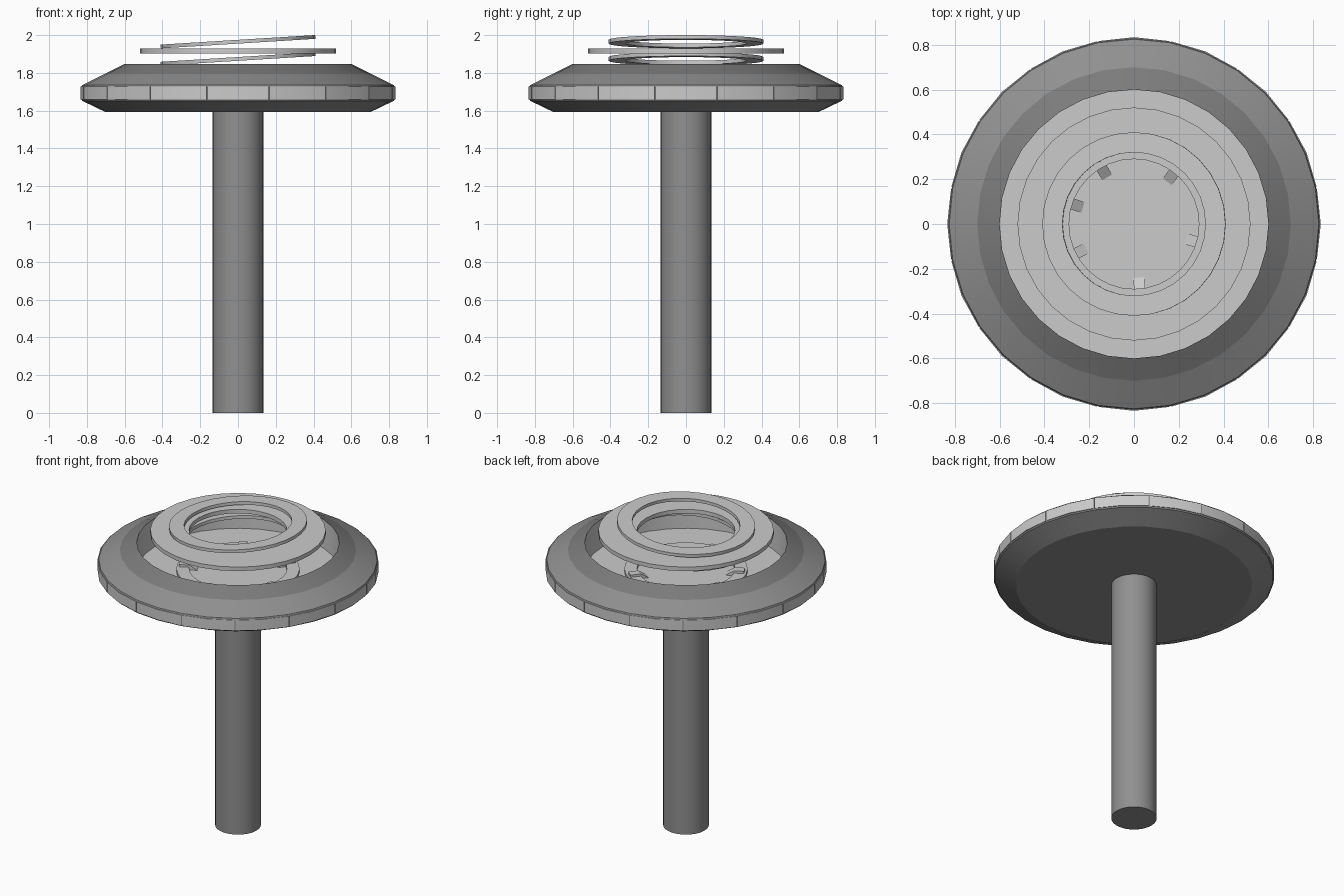
import bpy, bmesh, math
from mathutils import Matrix

if "Cube" in bpy.data.objects:
    bpy.data.objects.remove(bpy.data.objects["Cube"])

SEG = 32


def material(name, v):
    m = bpy.data.materials.new(name)
    m.diffuse_color = (v, v, v, 1)
    m.use_nodes = True
    m.node_tree.nodes["Principled BSDF"].inputs["Base Color"].default_value = m.diffuse_color
    return m


DARK = material("dark_grey", 0.28)
DARKER = material("deeper_grey", 0.2)
LIGHT = material("light_grey", 0.8)


def make_object(name, bm, smooth=None, mats=(LIGHT,)):
    bmesh.ops.recalc_face_normals(bm, faces=bm.faces)
    mesh = bpy.data.meshes.new(name)
    bm.to_mesh(mesh)
    bm.free()
    for m in mats:
        mesh.materials.append(m)
    ob = bpy.data.objects.new(name, mesh)
    bpy.context.collection.objects.link(ob)
    if smooth:
        bpy.context.view_layer.objects.active = ob
        ob.select_set(True)
        bpy.ops.object.shade_smooth_by_angle(angle=math.radians(smooth))
        ob.select_set(False)
    return ob


def lathe(name, profile, closed=False, smooth=None, mats=(LIGHT,), bands=None, cap=0):
    """Spin an (r, z) profile around z; bands gives a material slot per strip."""
    bm = bmesh.new()
    rings = []
    for r, z in profile:
        rings.append([bm.verts.new((r * math.cos(a), r * math.sin(a), z))
                      for a in (2 * math.pi * i / SEG for i in range(SEG))])
    pairs = list(zip(rings, rings[1:]))
    if closed:
        pairs.append((rings[-1], rings[0]))
    else:
        bm.faces.new(rings[0])
        bm.faces.new(rings[-1]).material_index = cap
    for k, (lo, hi) in enumerate(pairs):
        for i in range(SEG):
            j = (i + 1) % SEG
            f = bm.faces.new((lo[i], lo[j], hi[j], hi[i]))
            f.material_index = bands[k] if bands else 0
    return make_object(name, bm, smooth, mats)


def washer(name, r_in, r_out, z, thick, tilt=0.0):
    h = thick / 2
    ob = lathe(name, [(r_in, -h), (r_out, -h), (r_out, h), (r_in, h)], True, 30)
    ob.data.transform(Matrix.Translation((0, 0, z)) @ Matrix.Rotation(-tilt, 4, 'Y'))
    return ob


# Supporting post
lathe("post", [(0.135, 0.0), (0.135, 1.61)], smooth=30, mats=(DARK,))

# Dish-shaped head: dark shell, light recess inside
lathe("head", [(0.70, 1.592), (0.825, 1.652), (0.829, 1.66), (0.829, 1.727),
               (0.825, 1.735), (0.70, 1.797), (0.60, 1.847), (0.60, 1.66)],
      smooth=20, mats=(DARK, DARKER, LIGHT), bands=[0, 0, 0, 0, 0, 1, 2], cap=2)

# Light panels around the rim, each spanning two sides with a thin gap between
for n in range(16):
    bm = bmesh.new()
    mid = math.radians(22.5 * n)
    half = math.radians(11.25)
    cols = []
    for a, r in ((mid - half * 0.98, 0.832), (mid, 0.834), (mid + half * 0.98, 0.832)):
        c, s = math.cos(a), math.sin(a)
        cols.append([bm.verts.new((q * c, q * s, z)) for q, z in
                     ((r - 0.02, 1.66), (r, 1.66), (r, 1.727), (r - 0.02, 1.727))])
    for a, b in zip(cols, cols[1:]):
        for i in range(4):
            j = (i + 1) % 4
            bm.faces.new((a[i], b[i], b[j], a[j]))
    bm.faces.new(cols[0])
    bm.faces.new(cols[-1])
    make_object(f"rim_panel_{n + 1}", bm, 30)

# Low collar on the recess floor
washer("floor_collar", 0.29, 0.365, 1.667, 0.02)

# Wedge teeth on the collar, sloping down towards the centre
for n, deg in enumerate((52, 120, 162, 207, 275, 344)):
    bm = bmesh.new()
    w = 0.025
    side = [(0.24, 1.655), (0.35, 1.655), (0.35, 1.692), (0.29, 1.692), (0.24, 1.662)]
    left = [bm.verts.new((x, -w, z)) for x, z in side]
    right = [bm.verts.new((x, w, z)) for x, z in side]
    bm.faces.new(left)
    bm.faces.new(right)
    for i in range(len(side)):
        j = (i + 1) % len(side)
        bm.faces.new((left[i], left[j], right[j], right[i]))
    bm.transform(Matrix.Rotation(math.radians(deg), 4, 'Z'))
    make_object(f"tooth_{n + 1}", bm)

# Floating rings: one level, two tilted
washer("level_ring", 0.29, 0.52, 1.915, 0.026)
tilt = math.atan2(0.05, 0.81)
washer("lower_tilted_ring", 0.32, 0.41, 1.874, 0.02, tilt)
washer("upper_tilted_ring", 0.32, 0.41, 1.965, 0.02, tilt)
